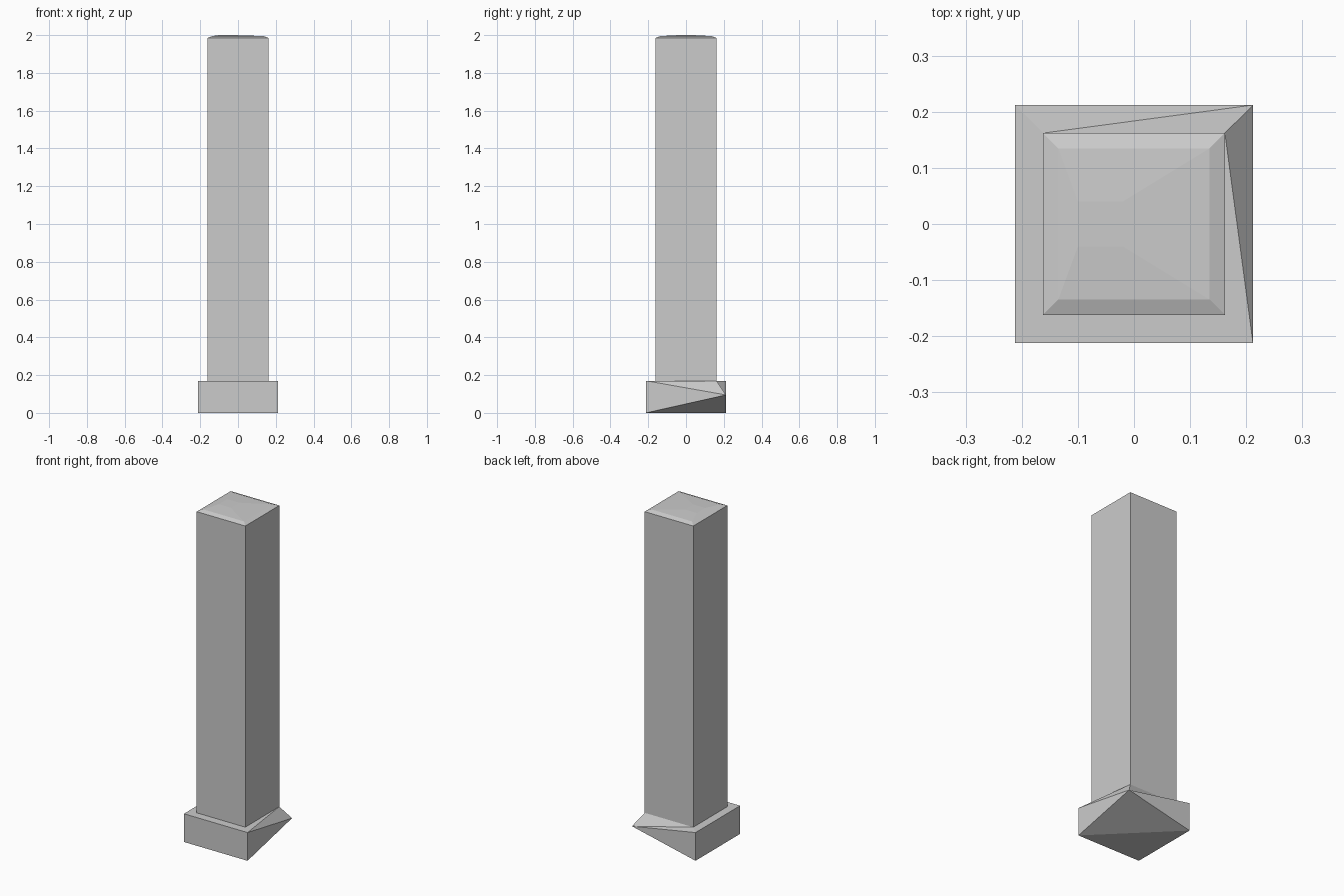
import bpy

if "Cube" in bpy.data.objects:
    bpy.data.objects.remove(bpy.data.objects["Cube"])

B, S = 0.212, 0.162            # half widths of base and shaft
BASE_TOP, SHAFT_TOP = 0.17, 1.985


def square(h, z, cx=0.0, cy=0.0):
    return [(cx - h, cy - h, z), (cx + h, cy - h, z),
            (cx + h, cy + h, z), (cx - h, cy + h, z)]


def make(name, verts, faces):
    mesh = bpy.data.meshes.new(name)
    mesh.from_pydata(verts, [], faces)
    mesh.update()
    obj = bpy.data.objects.new(name, mesh)
    bpy.context.collection.objects.link(obj)
    return obj


# Base: square plinth whose back right corner is pinched to one point
low = square(B, 0)
high = square(B, BASE_TOP)
verts = [low[0], low[1], low[3], high[0], high[1], high[3], (B, B, 0.095)]
verts += square(S, BASE_TOP)                     # 7..10, foot of the shaft
faces = [
    (0, 2, 1), (1, 2, 6),                        # underside
    (0, 1, 4, 3), (2, 0, 3, 5),                  # front and left sides
    (1, 6, 4), (6, 2, 5),                        # pinched sides
    (3, 4, 8, 7), (5, 3, 7, 10),                 # flat ledge
    (4, 9, 8), (4, 6, 9), (6, 10, 9), (6, 5, 10),  # ledge by the pinch
]
make("base", verts, faces)

# Shaft: square post with bevelled top and a faint off-centre crown
rings = [square(S, BASE_TOP), square(S, SHAFT_TOP),
         square(0.135, 1.995), square(0.04, 2.0, -0.06, 0.0)]
verts = [v for ring in rings for v in ring]
faces = [(4 * r + i, 4 * r + (i + 1) % 4, 4 * r + 4 + (i + 1) % 4, 4 * r + 4 + i)
         for r in range(2) for i in range(4)]
faces += [(8, 9, 12), (9, 13, 12), (9, 10, 13), (10, 14, 13),
          (10, 15, 14), (10, 11, 15), (11, 8, 12), (11, 12, 15),
          (12, 13, 14, 15)]
make("shaft", verts, faces)
